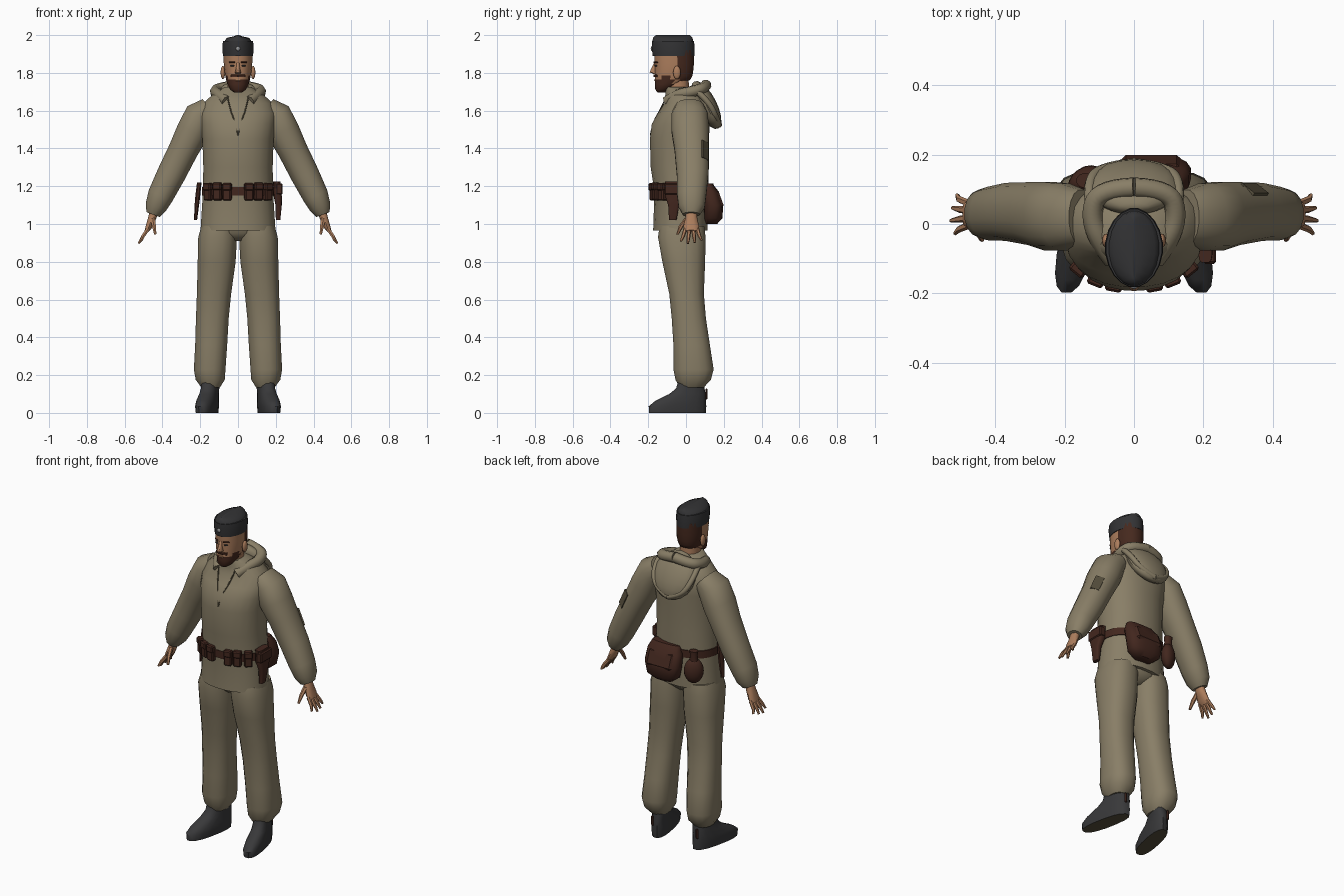
import bpy, bmesh, math
from mathutils import Vector, Matrix
from mathutils.bvhtree import BVHTree

if "Cube" in bpy.data.objects:
    bpy.data.objects.remove(bpy.data.objects["Cube"], do_unlink=True)


def material(name, r, g, b):
    m = bpy.data.materials.new(name)
    m.use_nodes = True
    m.diffuse_color = (r, g, b, 1)
    node = next(n for n in m.node_tree.nodes if n.type == "BSDF_PRINCIPLED")
    node.inputs["Base Color"].default_value = (r, g, b, 1)
    node.inputs["Roughness"].default_value = 0.9
    return m


khaki = material("khaki cloth", 0.25, 0.21, 0.135)
dark_khaki = material("dark khaki", 0.09, 0.075, 0.045)
leather = material("brown leather", 0.055, 0.02, 0.013)
hair = material("dark brown hair", 0.06, 0.022, 0.013)
skin = material("skin", 0.42, 0.21, 0.11)
felt = material("black felt", 0.033, 0.033, 0.035)
boot_black = material("boot black", 0.04, 0.04, 0.042)
silver = material("silver", 0.3, 0.3, 0.3)


def finish(bm, name, mats, rule=None, mirror=False, angle=45):
    """Turn a bmesh into a shaded object; rule picks a material per face."""
    bmesh.ops.recalc_face_normals(bm, faces=bm.faces)
    if rule:
        for f in bm.faces:
            f.material_index = rule(f.calc_center_median(), f.normal)
    mesh = bpy.data.meshes.new(name)
    bm.to_mesh(mesh)
    bm.free()
    obj = bpy.data.objects.new(name, mesh)
    bpy.context.collection.objects.link(obj)
    for m in mats:
        mesh.materials.append(m)
    bpy.ops.object.select_all(action="DESELECT")
    obj.select_set(True)
    bpy.context.view_layer.objects.active = obj
    bpy.ops.object.shade_smooth_by_angle(angle=math.radians(angle))
    if mirror:
        mod = obj.modifiers.new("other side", "MIRROR")
        mod.use_clip = False
        mod.use_mirror_merge = False
    return obj


def loft(name, rows, mats, n=16, power=2.2, flat=True, shear=0, **kw):
    """Skin rings given as (x, y, z, half width, half depth)."""
    bm = bmesh.new()
    pts = [Vector(r[:3]) for r in rows]
    side = Vector((0, 1, 0))
    rings = []
    for i, (p, r) in enumerate(zip(pts, rows)):
        t = pts[min(i + 1, len(pts) - 1)] - pts[max(i - 1, 0)]
        across = Vector((1, 0, 0)) if flat else side.cross(t).normalized()
        ring = []
        for k in range(n):
            a = math.tau * (k + 0.5) / n
            c, s = math.cos(a), math.sin(a)
            c = math.copysign(abs(c) ** (2 / power), c)
            s = math.copysign(abs(s) ** (2 / power), s)
            co = p + across * c * r[3] + side * s * r[4]
            co.x -= shear * co.y
            ring.append(bm.verts.new(co))
        rings.append(ring)
    for a, b in zip(rings, rings[1:]):
        for k in range(n):
            j = (k + 1) % n
            bm.faces.new((a[k], a[j], b[j], b[k]))
    bm.faces.new(rings[0])
    bm.faces.new(rings[-1])
    return finish(bm, name, mats, **kw)


def box(name, loc, size, mat, rot=None, bevel=0.006, mirror=False):
    bm = bmesh.new()
    turn = rot or Matrix.Identity(4)
    bmesh.ops.create_cube(bm, size=1, matrix=Matrix.Translation(loc) @ turn @ Matrix.Diagonal((*size, 1)))
    if bevel:
        bmesh.ops.bevel(bm, geom=bm.edges[:], offset=bevel, segments=1, affect="EDGES")
    return finish(bm, name, [mat], mirror=mirror, angle=30)


def ball(name, loc, size, mat, rot=None, mirror=False):
    bm = bmesh.new()
    turn = rot or Matrix.Identity(4)
    bmesh.ops.create_uvsphere(bm, u_segments=16, v_segments=10, radius=1,
                              matrix=Matrix.Translation(loc) @ turn @ Matrix.Diagonal((*size, 1)))
    return finish(bm, name, [mat], mirror=mirror)


def tube(name, points, radius, mat):
    cu = bpy.data.curves.new(name, "CURVE")
    cu.dimensions = "3D"
    cu.bevel_depth, cu.bevel_resolution, cu.use_fill_caps = radius, 2, True
    sp = cu.splines.new("NURBS")
    sp.points.add(len(points) - 1)
    for p, co in zip(sp.points, points):
        p.co = (*co, 1)
    sp.use_endpoint_u, sp.order_u, sp.resolution_u = True, 3, 5
    cu.materials.append(mat)
    obj = bpy.data.objects.new(name, cu)
    bpy.context.collection.objects.link(obj)
    bpy.ops.object.select_all(action="DESELECT")
    obj.select_set(True)
    bpy.context.view_layer.objects.active = obj
    bpy.ops.object.convert(target="MESH")


def surface(obj):
    """Return a probe that finds a point and normal on the front of a part."""
    me = obj.data
    tree = BVHTree.FromPolygons([v.co for v in me.vertices], [p.vertices for p in me.polygons])
    return lambda x, z: tree.ray_cast(Vector((x, -1, z)), Vector((0, 1, 0)))[:2]


def facing(normal):
    return Matrix.Rotation(math.atan2(normal.x, -normal.y), 4, "Z")


# Jacket body and sleeves
torso = loft("jacket_body", [
    (0, -.03, .965, .2, .145), (0, -.025, 1.17, .187, .143), (0, -.033, 1.3, .185, .155),
    (0, -.035, 1.45, .19, .157), (0, -.027, 1.53, .2, .155), (0, -.012, 1.585, .205, .138),
    (0, 0, 1.64, .185, .115), (0, -.01, 1.685, .135, .1), (0, -.03, 1.71, .095, .08),
    (0, -.045, 1.725, .07, .065)], [khaki], n=24)
chest = surface(torso)
loft("sleeves", [
    (.15, .02, 1.615, .06, .08), (.2, .02, 1.575, .085, .098), (.24, .022, 1.49, .088, .1),
    (.29, .03, 1.39, .08, .092), (.355, .035, 1.26, .077, .085), (.41, .03, 1.15, .07, .078),
    (.435, .03, 1.09, .058, .07), (.45, .028, 1.05, .038, .045)],
    [khaki], flat=False, mirror=True)
along = Vector((.4, 0, -.9)).normalized()
out = Vector((.5, .75, .22)).normalized()
out = (out - along * out.dot(along)).normalized()
patch_turn = Matrix((along.cross(out), along, out)).transposed().to_4x4()
box("sleeve_patch", Vector((.3, .03, 1.37)) + out * .087, (.05, .1, .009), dark_khaki, patch_turn, 0)

# Hood resting on the back, collar roll and neck opening
ball("hood_pouch", (0, .107, 1.63), (.135, .055, .14), khaki, Matrix.Rotation(math.radians(27), 4, "X"))
for s in (-1, 1):
    tube("hood_roll", [(s * x, y, z) for x, y, z in [
        (.06, -.1, 1.65), (.1, -.05, 1.685), (.125, .03, 1.7), (.1, .1, 1.72), (0, .105, 1.735)]], .03, khaki)
    tube("hood_lip", [(s * x, y, z) for x, y, z in [
        (.125, .06, 1.7), (.135, .12, 1.65), (.09, .165, 1.55), (0, .175, 1.525)]], .016, khaki)
    line = []
    for x, z in [(.055, 1.67), (.04, 1.6), (.015, 1.54), (0, 1.47)]:
        line.append(chest(s * x, z)[0])
    tube("neck_opening", line, .0035, dark_khaki)

# Trousers
loft("trouser_legs", [
    (.1, -.022, .99, .095, .12), (.108, -.022, .93, .104, .128), (.113, -.012, .8, .102, .115),
    (.127, .003, .63, .092, .093), (.136, .015, .5, .088, .092), (.142, .03, .36, .086, .098),
    (.15, .04, .23, .085, .108), (.147, .038, .175, .078, .095), (.145, .03, .135, .05, .065)],
    [khaki], power=2.4, mirror=True)
loft("trouser_seat", [(0, -.02, .91, .04, .07), (0, -.02, .95, .15, .115), (0, -.02, 1, .17, .12)], [khaki])

# Boots with pale undersides and pull straps
loft("boots", [
    (.155, -.045, 0, .047, .152), (.155, -.045, .035, .051, .155), (.155, -.028, .065, .05, .135),
    (.155, .008, .1, .046, .098), (.152, .023, .13, .045, .076), (.15, .028, .18, .045, .068)],
    [boot_black, dark_khaki], shear=.2, power=2.5, mirror=True,
    rule=lambda c, n: 1 if n.z < -.7 else 0)
box("boot_straps", (.15, .108, .1), (.018, .012, .06), leather, mirror=True)

# Hands: palm, thumb and spread fingers
loft("palms", [(.44, .028, 1.08, .025, .028), (.455, .028, 1.03, .022, .032),
               (.472, .028, .985, .018, .042), (.485, .028, .962, .011, .038)],
     [skin], n=10, flat=False, mirror=True)
for i in range(4):
    y = .026 * (i - 1.5)
    drop = .012 * abs(i - 1.3)
    loft("fingers", [(.475, .028 + y * .8, .975, .011, .011), (.503, .028 + y * 1.1, .935, .01, .01),
                     (.53 - drop, .028 + y * 1.4, .893 + drop, .006, .006)],
         [skin], n=6, flat=False, mirror=True)
loft("thumbs", [(.452, .005, 1.03, .014, .014), (.445, -.025, .99, .012, .013),
                (.438, -.045, .945, .007, .007)], [skin], n=6, flat=False, mirror=True)


# Head: hair behind, beard below, skin elsewhere
def head_colour(c, n):
    if c.y > -.045 and c.z > 1.75:
        return 1
    beard_line = 1.772 + max(0, c.y + .14) * .5
    return 1 if c.z < beard_line and c.y < -.07 else 0


loft("neck", [(0, -.04, 1.66, .056, .058), (0, -.045, 1.77, .055, .06)], [skin])
head = loft("head", [
    (0, -.13, 1.697, .022, .022), (0, -.123, 1.712, .042, .04), (0, -.092, 1.74, .056, .073),
    (0, -.07, 1.765, .064, .095), (0, -.065, 1.785, .068, .1), (0, -.063, 1.81, .072, .102),
    (0, -.062, 1.85, .076, .105), (0, -.064, 1.92, .077, .106)],
    [skin, hair], n=24, rule=head_colour)
face = surface(head)
ball("ears", (.08, -.048, 1.802), (.012, .02, .035), skin, mirror=True)
loft("nose", [(0, -.165, 1.795, .014, .01), (0, -.172, 1.803, .017, .022),
              (0, -.168, 1.83, .01, .014), (0, -.162, 1.855, .008, .006)], [skin], n=8)
for label, x, z, w, h, mat in [("eyebrows", .032, 1.856, .036, .008, hair),
                               ("eyes", .03, 1.838, .022, .007, felt),
                               ("moustache", .018, 1.784, .042, .014, hair)]:
    spot, normal = face(x, z)
    box(label, spot, (w, .009, h), mat, facing(normal), .002, mirror=True)
spot, normal = face(0, 1.762)
box("mouth", spot, (.03, .008, .008), skin, None, .002)

# Side cap with turned-up band and badge
loft("cap_crown", [(0, -.066, 1.895, .077, .108), (0, -.07, 1.96, .078, .11), (0, -.07, 1.985, .06, .106),
                   (0, -.07, 1.994, .022, .098), (0, -.07, 2, .006, .09)], [felt], n=20, power=2)
band = loft("cap_band", [(0, -.066, 1.89, .081, .112), (0, -.068, 1.935, .084, .115),
                         (0, -.069, 1.968, .081, .113)], [felt], n=20, power=1.9)
spot, normal = surface(band)(0, 1.928)
ball("cap_badge", spot, (.011, .006, .012), silver)

# Belt with three ammunition pouches on each side of the front
loft("belt", [(0, -.026, 1.15, .193, .149), (0, -.026, 1.195, .193, .149)], [leather], n=24)
for x in (.055, .103, .15):
    spot, normal = chest(x, 1.17)
    turn = facing(normal)
    box("pouches", spot + normal * .01, (.045, .036, .09), leather, turn, mirror=True)
    box("pouch_flaps", spot + normal * .014 + Vector((0, 0, .028)), (.048, .038, .04), leather, turn, mirror=True)

# Holster on the left hip, sheath on the right hip
loft("holster", [(.212, -.07, 1.02, .012, .02), (.215, -.065, 1.1, .017, .03),
                 (.21, -.062, 1.15, .022, .05), (.205, -.062, 1.225, .02, .05)], [leather], n=12, power=4)
box("holster_flap", (.218, -.062, 1.185), (.036, .105, .06), leather)
loft("sheath", [(-.225, -.03, 1.02, .009, .014), (-.215, -.03, 1.13, .014, .022),
                (-.205, -.03, 1.22, .013, .018)], [leather], n=8)

# Bread bag and water bottle on the back of the belt
loft("bread_bag", [(.05, .135, 1.0, .06, .03), (.05, .143, 1.03, .1, .05), (.05, .145, 1.1, .115, .053),
                   (.05, .125, 1.17, .11, .05), (.05, .11, 1.215, .09, .03)], [leather], power=2.8)
box("bag_flap", (.05, .172, 1.13), (.17, .03, .1), leather, Matrix.Rotation(math.radians(20), 4, "X"), .012)
ball("water_bottle", (-.14, .125, 1.095), (.055, .038, .075), leather, Matrix.Rotation(math.radians(35), 4, "Z"))
loft("bottle_neck", [(-.14, .125, 1.15, .025, .022), (-.14, .125, 1.19, .022, .02),
                     (-.14, .125, 1.215, .026, .022)], [leather], n=10)
